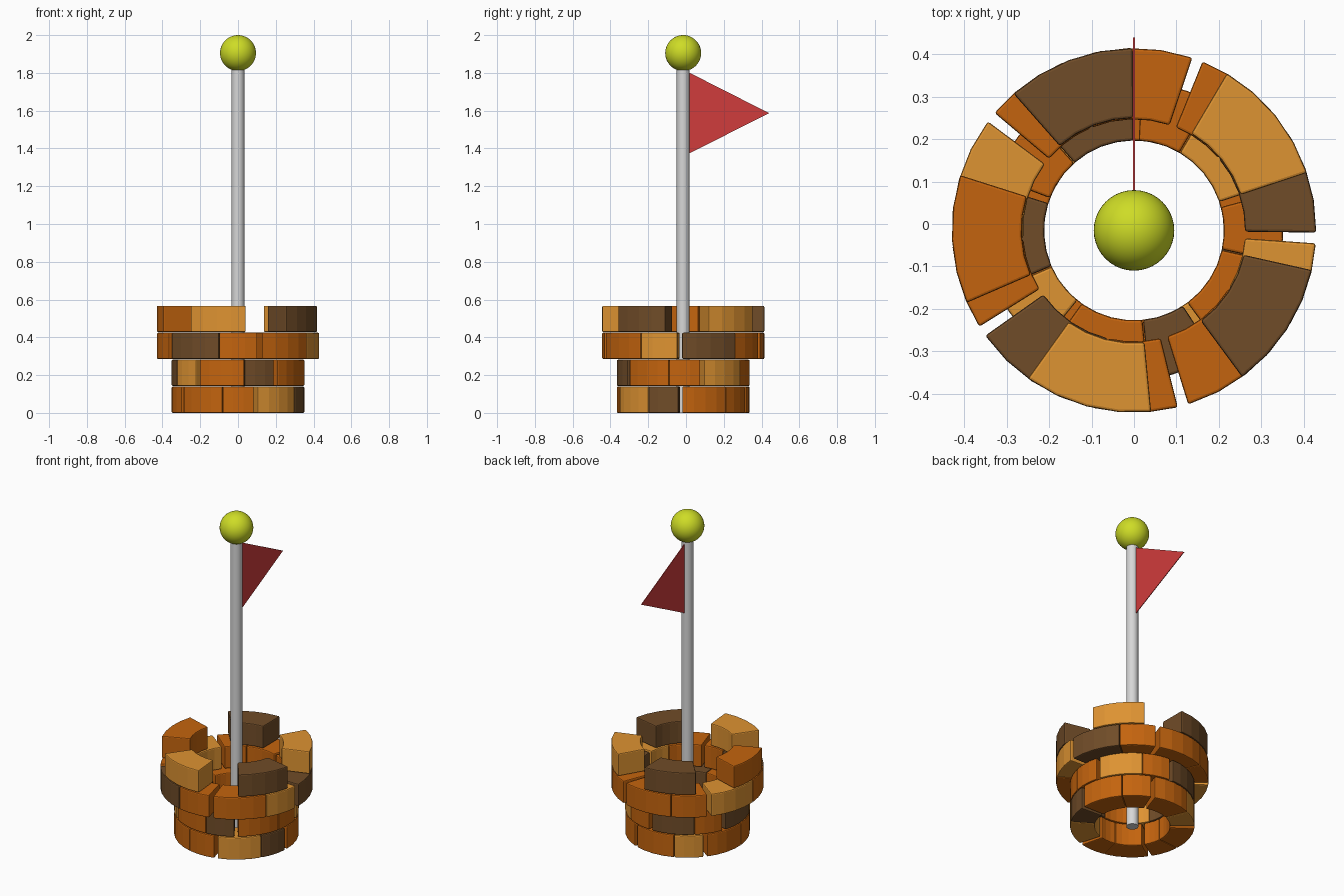
import bpy, bmesh, math

if "Cube" in bpy.data.objects:
    bpy.data.objects.remove(bpy.data.objects["Cube"])

CY = -0.015          # tower axis sits slightly forward so the flag balances the bounds


def material(name, rgb):
    m = bpy.data.materials.new(name)
    lin = [(c / 255 / 12.92) if c / 255 <= 0.04045 else ((c / 255 + 0.055) / 1.055) ** 2.4 for c in rgb]
    m.diffuse_color = (*lin, 1)
    m.use_nodes = True
    m.node_tree.nodes["Principled BSDF"].inputs["Base Color"].default_value = m.diffuse_color
    return m


MATS = {
    "O": material("orange_brick", (196, 100, 14)),
    "L": material("light_brick", (222, 147, 50)),
    "D": material("dark_brick", (112, 76, 40)),
}
GREY = material("pole_grey", (215, 215, 215))
RED = material("flag_red", (208, 60, 60))
YELLOW = material("ball_yellow", (206, 220, 38))


def mesh_object(name, bm, mat):
    bmesh.ops.recalc_face_normals(bm, faces=bm.faces)
    me = bpy.data.meshes.new(name)
    bm.to_mesh(me)
    bm.free()
    me.materials.append(mat)
    ob = bpy.data.objects.new(name, me)
    bpy.context.collection.objects.link(ob)
    return ob


def prism(name, outline, offset, mat):
    """Extrude a closed outline of 3D points by an offset vector."""
    bm = bmesh.new()
    face = bm.faces.new([bm.verts.new(p) for p in outline])
    ext = bmesh.ops.extrude_face_region(bm, geom=[face])
    verts = [v for v in ext["geom"] if isinstance(v, bmesh.types.BMVert)]
    bmesh.ops.translate(bm, verts=verts, vec=offset)
    return mesh_object(name, bm, mat)


def brick(name, start, end, r_in, r_out, z, height, segs, mat):
    """Curved stone block between two angles, with softened edges."""
    angles = [math.radians(start + (end - start) * i / segs) for i in range(segs + 1)]
    outline = [(r_out * math.cos(a), r_out * math.sin(a) + CY, z) for a in angles]
    outline += [(r_in * math.cos(a), r_in * math.sin(a) + CY, z) for a in reversed(angles)]
    ob = prism(name, outline, (0, 0, height), mat)
    bev = ob.modifiers.new("soft_edges", "BEVEL")
    bev.width = 0.006
    bev.segments = 2
    bev.limit_method = "ANGLE"
    bev.angle_limit = math.radians(40)


# Brick courses: start angle, inner and outer radius, colours (long + short) every 72 degrees
COURSES = [
    ("bottom_brick", -0.7, 0.212, 0.352, ["OO", "OL", "OO", "OO", "LD"]),
    ("middle_brick", 18.4, 0.212, 0.352, ["LO", "DO", "DL", "OD", "OO"]),
    ("upper_brick", -0.7, 0.262, 0.43, ["DO", "OO", "LO", "DO", "OL"]),
    ("battlement", 18.4, 0.265, 0.43, ["L", "D", "O", "L", "D"]),
]
for level, (name, first, r_in, r_out, colours) in enumerate(COURSES):
    z = level * 0.1427
    for i, pair in enumerate(colours):
        a = first + 72 * i
        brick(f"{name}_long_{i + 1}", a, a + 41, r_in, r_out, z, 0.139, 4, MATS[pair[0]])
        if len(pair) > 1:
            brick(f"{name}_short_{i + 1}", a + 41.3, a + 68.6, r_in, r_out, z, 0.139, 3, MATS[pair[1]])

# Flag pole
bpy.ops.mesh.primitive_cylinder_add(vertices=32, radius=0.034, depth=1.83, location=(0, CY, 0.915))
pole = bpy.context.object
pole.name = "flag_pole"
pole.data.materials.append(GREY)
bpy.ops.object.shade_smooth_by_angle()

# Ball on top of the pole
bpy.ops.mesh.primitive_uv_sphere_add(segments=40, ring_count=24, radius=0.095, location=(0, CY, 1.905))
ball = bpy.context.object
ball.name = "pole_ball"
ball.data.materials.append(YELLOW)
bpy.ops.object.shade_smooth()

# Thin triangular pennant
prism("flag", [(-0.002, 0.01, 1.805), (-0.002, 0.01, 1.37), (-0.002, 0.44, 1.587)], (0.004, 0, 0), RED)
